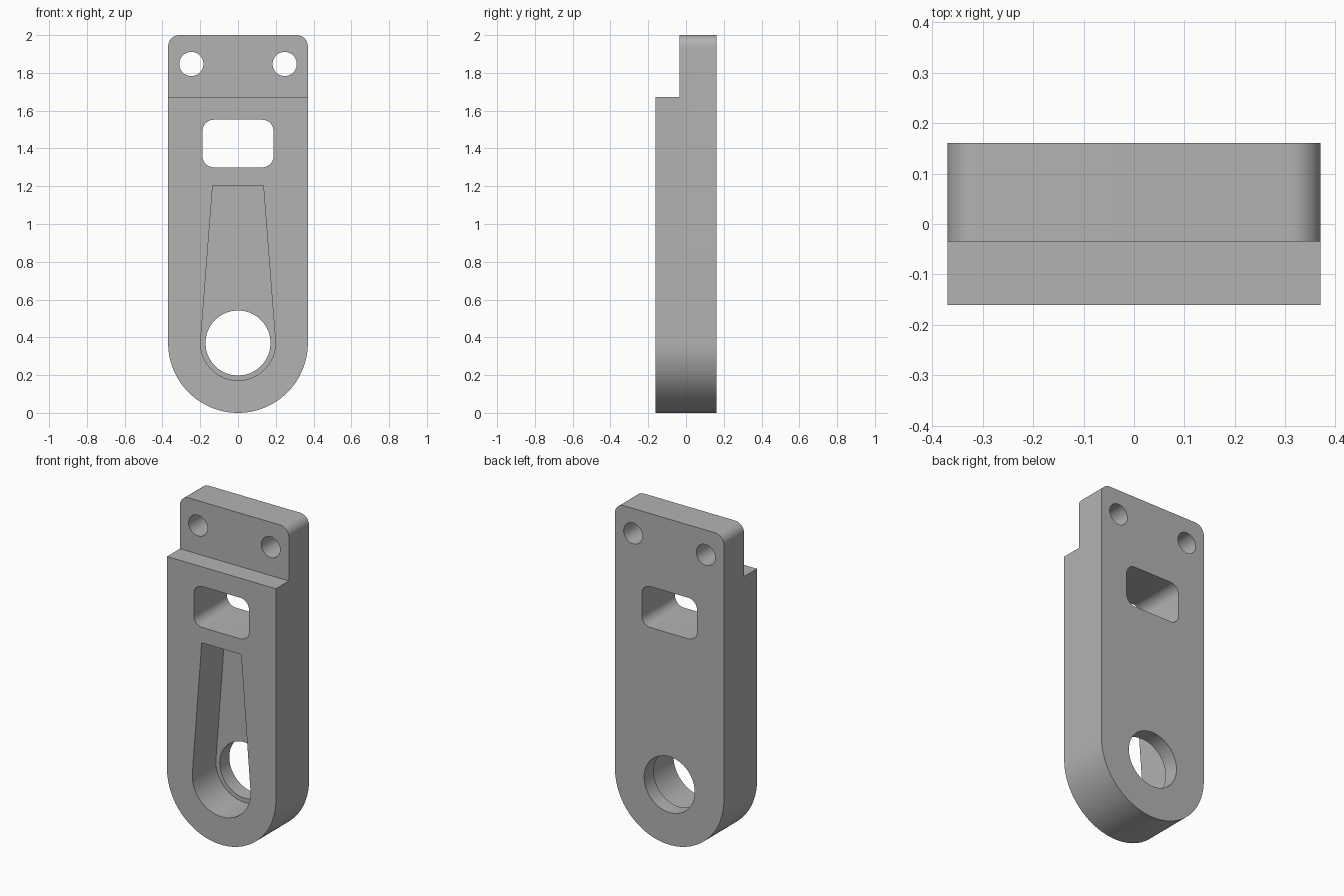
import bpy, bmesh
from math import sin, cos, pi, hypot, atan2, acos, radians

cube = bpy.data.objects.get("Cube")
if cube:
    bpy.data.objects.remove(cube)

HALF_W, HALF_D, HEIGHT = 0.37, 0.161, 2.0
BORE_Z = 0.37


def arc(cx, cz, r, start, end, steps):
    return [(cx + r * cos(start + (end - start) * i / steps),
             cz + r * sin(start + (end - start) * i / steps)) for i in range(steps + 1)]


def circle(cx, cz, r, steps=64):
    return arc(cx, cz, r, 0, 2 * pi, steps)[:-1]


def rounded_rect(x, z0, z1, r):
    pts = []
    for i, (cx, cz) in enumerate([(x - r, z1 - r), (r - x, z1 - r), (r - x, z0 + r), (x - r, z0 + r)]):
        pts += arc(cx, cz, r, i * pi / 2, (i + 1) * pi / 2, 12)
    return pts


def prism(name, profile, y0, y1):
    """Extrude an x-z profile from y0 to y1."""
    bm = bmesh.new()
    face = bm.faces.new([bm.verts.new((x, y0, z)) for x, z in profile])
    out = bmesh.ops.extrude_face_region(bm, geom=[face])
    verts = [g for g in out["geom"] if isinstance(g, bmesh.types.BMVert)]
    bmesh.ops.translate(bm, verts=verts, vec=(0, y1 - y0, 0))
    bmesh.ops.recalc_face_normals(bm, faces=bm.faces)
    mesh = bpy.data.meshes.new(name)
    bm.to_mesh(mesh)
    bm.free()
    obj = bpy.data.objects.new(name, mesh)
    bpy.context.collection.objects.link(obj)
    return obj


# Plate: round lower end, small rounded top corners
corner = 0.06
outline = (arc(0, BORE_Z, HALF_W, pi, 2 * pi, 64)
           + arc(HALF_W - corner, HEIGHT - corner, corner, 0, pi / 2, 12)
           + arc(corner - HALF_W, HEIGHT - corner, corner, pi / 2, pi, 12))
plate = prism("bracket_plate", outline, -HALF_D, HALF_D)

# Tapered pocket: straight sides tangent to a round lower end
top_x, top_z, pocket_r = 0.134, 1.205, 0.198
rise = top_z - BORE_Z
tangent = atan2(rise, top_x) - acos(pocket_r / hypot(top_x, rise))
pocket = (arc(0, BORE_Z, pocket_r, pi - tangent, 2 * pi + tangent, 64)
          + [(top_x, top_z), (-top_x, top_z)])

# Cutters for the step, pocket, window, bore and screw holes
step = [(-1, 1.672), (1, 1.672), (1, 2.5), (-1, 2.5)]
cutters = [prism("step_cutter", step, -1, -0.035),
           prism("pocket_cutter", pocket, -1, 0.068),
           prism("window_cutter", rounded_rect(0.188, 1.3, 1.552, 0.06), -1, 1),
           prism("bore_cutter", circle(0, BORE_Z, 0.172), -1, 1)]
cutters += [prism("screw_hole_cutter", circle(side * 0.247, 1.847, 0.064, 40), -1, 1)
            for side in (-1, 1)]

bpy.ops.object.select_all(action="DESELECT")
bpy.context.view_layer.objects.active = plate
plate.select_set(True)
for cutter in cutters:
    mod = plate.modifiers.new(cutter.name, "BOOLEAN")
    mod.operation, mod.solver, mod.object = "DIFFERENCE", "EXACT", cutter
    bpy.ops.object.modifier_apply(modifier=mod.name)
    bpy.data.objects.remove(cutter)

# Plain grey finish
grey = bpy.data.materials.new("plain grey")
grey.use_nodes = True
grey.diffuse_color = (0.45, 0.45, 0.45, 1)
grey.node_tree.nodes["Principled BSDF"].inputs["Base Color"].default_value = grey.diffuse_color
plate.data.materials.clear()
plate.data.materials.append(grey)
bpy.ops.object.shade_smooth_by_angle(angle=radians(30))
